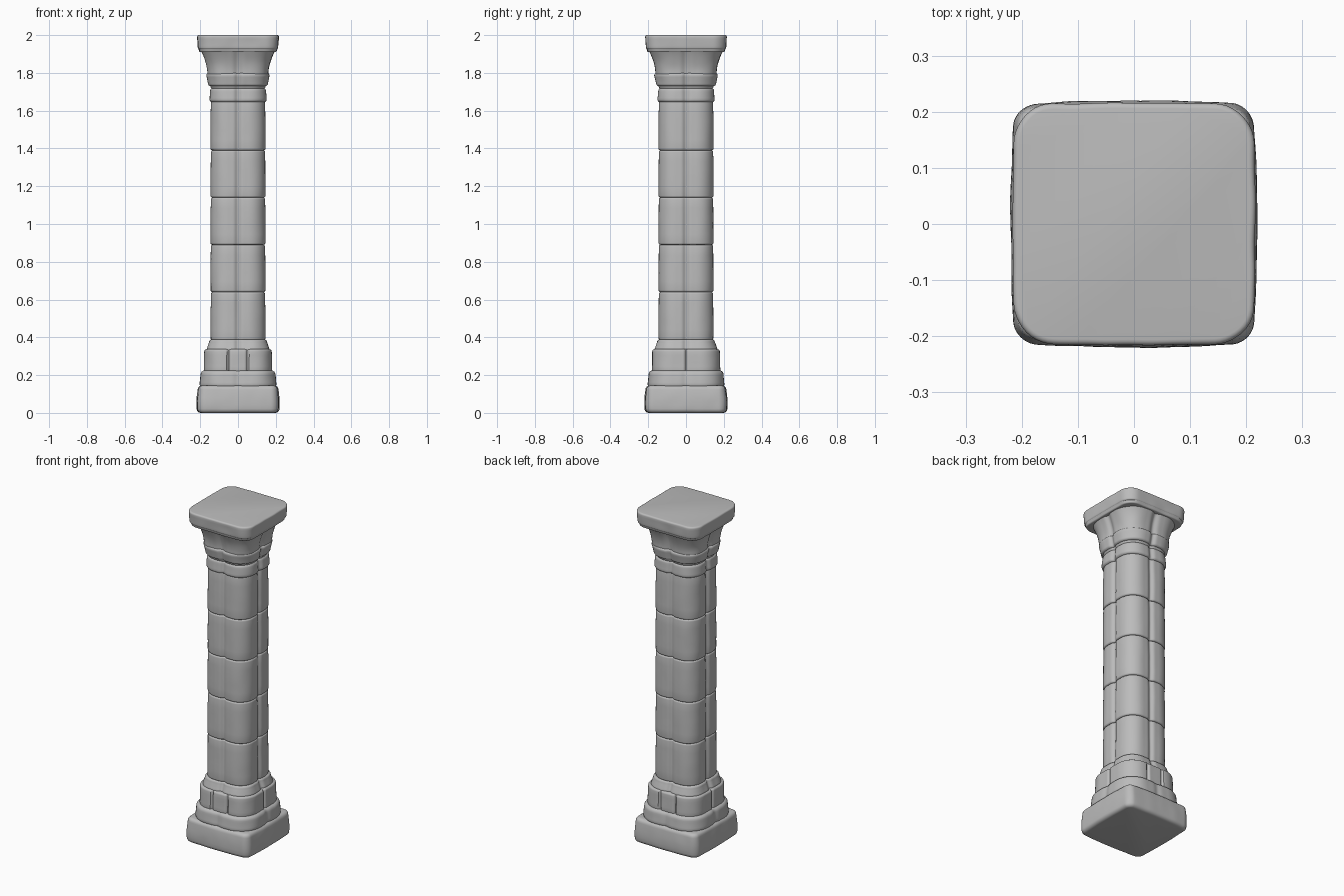
import bpy
import bmesh
import math
from mathutils import Vector, noise

cube = bpy.data.objects.get("Cube")
if cube:
    bpy.data.objects.remove(cube, do_unlink=True)

stone = bpy.data.materials.new("grey_stone")
stone.use_nodes = True
GREY = (0.5, 0.5, 0.5, 1)
stone.diffuse_color = GREY
stone.node_tree.nodes["Principled BSDF"].inputs["Base Color"].default_value = GREY

SIDE_STEPS, ARC_STEPS = 28, 10


def section(half, flat, depth, width, seams, bow):
    """Rounded square outline with soft grooves; seams are given per side."""
    points = []
    radius = half - flat
    for side in range(4):
        ca, sa = ((1, 0), (0, 1), (-1, 0), (0, -1))[side]
        local = []
        for i in range(SIDE_STEPS):
            t = flat * (2 * i / SIDE_STEPS - 1)
            dip = sum(math.exp(-((t - s) / width) ** 2) for s in seams[side % 2])
            local.append((half - depth * dip, t))
        for i in range(ARC_STEPS):
            a = math.pi / 2 * i / ARC_STEPS
            local.append((flat + radius * math.cos(a), flat + radius * math.sin(a)))
        for u, v in local:
            x, y = u * ca - v * sa, u * sa + v * ca
            points.append((x * (1 - bow * (y / half) ** 2), y * (1 - bow * (x / half) ** 2)))
    return points


def rounded(z0, z1, low, high, bevel, bulge=0.0):
    """Side profile of a worn block: list of (height, half width)."""
    rings = []
    for i in range(5):
        a = math.pi / 2 * i / 4
        rings.append((z0 + bevel * (1 - math.cos(a)), low - bevel * (1 - math.sin(a))))
    for i in range(1, 5):
        f = i / 5
        rings.append((z0 + bevel + (z1 - z0 - 2 * bevel) * f,
                      low + (high - low) * f + bulge * math.sin(math.pi * f)))
    for i in range(5):
        a = math.pi / 2 * i / 4
        rings.append((z1 - bevel * (1 - math.cos(math.pi / 2 - a)),
                      high - bevel * (1 - math.cos(a))))
    return rings


def loft(name, rings, radius, depth=0.0, width=0.015, seams=((0,), (0,)), bow=0.0, wear=0.002):
    bm = bmesh.new()
    flat = max(h for _, h in rings) - radius
    loops = []
    for z, half in rings:
        loop = []
        for x, y in section(half, flat, depth, width, seams, bow):
            # Gentle hand-carved unevenness
            n = noise.noise(Vector((x, y, z)) * 14) * wear
            k = 1 + n / half
            loop.append(bm.verts.new((x * k, y * k, z)))
        loops.append(loop)
    for a, b in zip(loops, loops[1:]):
        for i in range(len(a)):
            j = (i + 1) % len(a)
            bm.faces.new((a[i], a[j], b[j], b[i]))
    bm.faces.new(loops[0][::-1])
    bm.faces.new(loops[-1])
    mesh = bpy.data.meshes.new(name)
    bm.to_mesh(mesh)
    bm.free()
    mesh.materials.append(stone)
    obj = bpy.data.objects.new(name, mesh)
    bpy.context.collection.objects.link(obj)
    bpy.ops.object.select_all(action="DESELECT")
    obj.select_set(True)
    bpy.context.view_layer.objects.active = obj
    bpy.ops.object.shade_smooth_by_angle(angle=math.radians(40))
    return obj


# Base: plinth, cushion, block course and collar
loft("plinth", rounded(0, 0.145, 0.219, 0.214, 0.022, 0.003), 0.04, bow=0.035)
loft("base_cushion", rounded(0.13, 0.225, 0.203, 0.198, 0.022), 0.125, 0.006, 0.02)
loft("base_blocks", rounded(0.215, 0.337, 0.181, 0.178, 0.012), 0.105, 0.012, 0.006,
     seams=((0,), (-0.05, 0.05)))
loft("base_collar", rounded(0.325, 0.388, 0.166, 0.153, 0.012), 0.1, 0.012)

# Clustered shaft: five drums, each with four lobes
joints = [0.385, 0.64, 0.89, 1.14, 1.39, 1.65]
for i, (z0, z1) in enumerate(zip(joints, joints[1:])):
    loft(f"shaft_drum_{i + 1}", rounded(z0, z1, 0.145, 0.143, 0.01, 0.001), 0.09, 0.012, 0.014)

# Neck mouldings
loft("neck_ring", rounded(1.645, 1.72, 0.151, 0.147, 0.014), 0.093, 0.012)
loft("neck_band", [(1.715, 0.138), (1.725, 0.145), (1.74, 0.147)], 0.093, 0.01)
loft("capital_band", rounded(1.73, 1.80, 0.158, 0.167, 0.014), 0.11, 0.012)

# Flared bell and square top slab
bell = [(1.79, 0.160)]
for i in range(11):
    f = i / 10
    bell.append((1.795 + 0.125 * f, 0.161 + 0.036 * f ** 1.8))
loft("capital_bell", bell, 0.13, 0.012, 0.02)
loft("top_slab_lip", rounded(1.91, 1.94, 0.205, 0.21, 0.008), 0.07, bow=0.015)
loft("top_slab", rounded(1.925, 2.0, 0.212, 0.216, 0.01), 0.07, bow=0.015)
